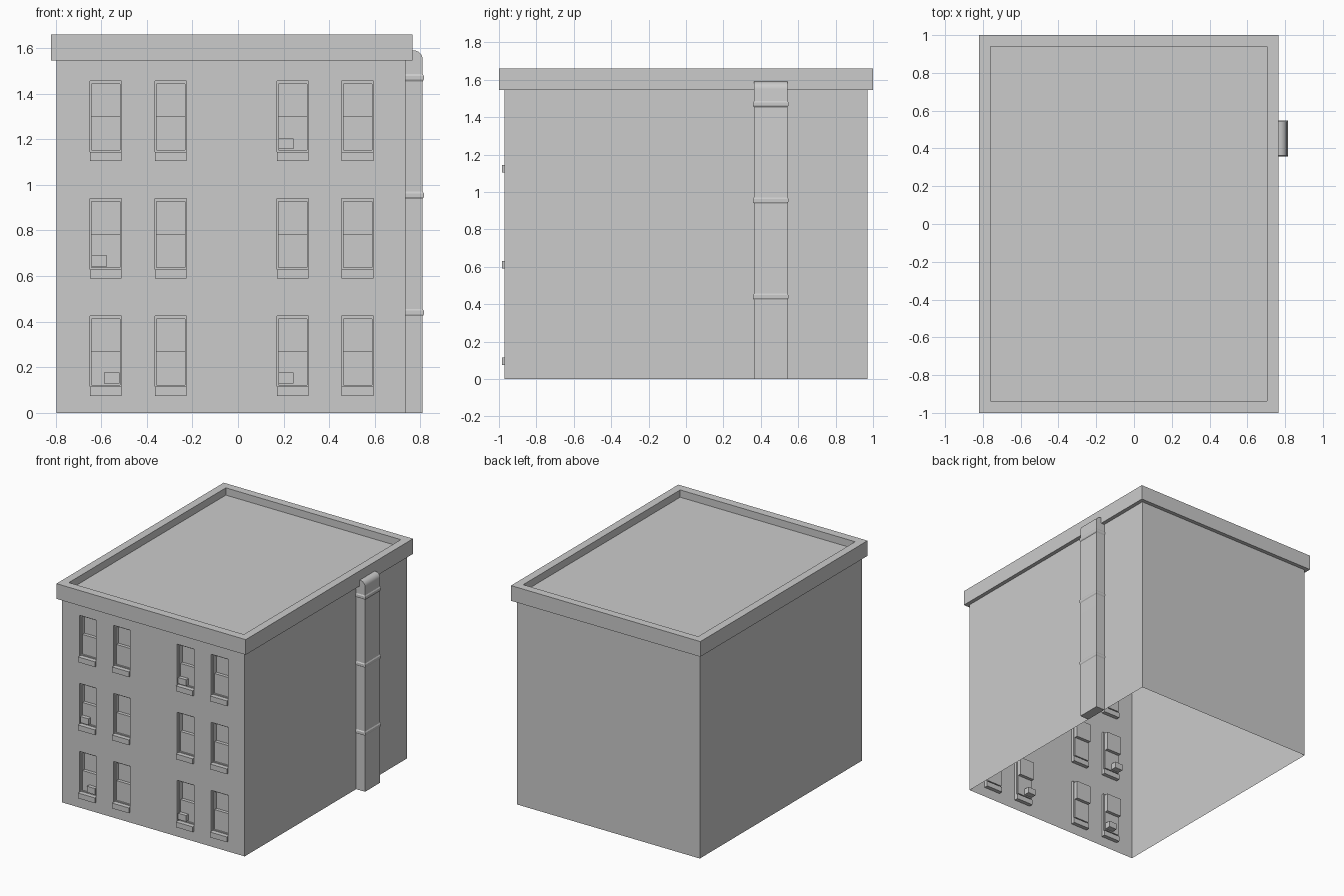
import bpy, bmesh, math

if "Cube" in bpy.data.objects:
    bpy.data.objects.remove(bpy.data.objects["Cube"])

mat = bpy.data.materials.new("light grey")
mat.diffuse_color = (0.6, 0.6, 0.6, 1)
mat.use_nodes = True
mat.node_tree.nodes["Principled BSDF"].inputs["Base Color"].default_value = mat.diffuse_color


def finish(name, bm, recalc=True):
    bmesh.ops.remove_doubles(bm, verts=bm.verts, dist=1e-5)
    if recalc:
        bmesh.ops.recalc_face_normals(bm, faces=bm.faces)
    me = bpy.data.meshes.new(name)
    bm.to_mesh(me)
    bm.free()
    me.materials.append(mat)
    ob = bpy.data.objects.new(name, me)
    bpy.context.collection.objects.link(ob)
    return ob


def quad(bm, *pts):
    return bm.faces.new([bm.verts.new(p) for p in pts])


def rect(x0, x1, y0, y1, z):
    return [(x0, y0, z), (x1, y0, z), (x1, y1, z), (x0, y1, z)]


def loft(bm, loops, closed=True):
    for a, b in zip(loops, loops[1:]):
        n = len(a)
        for i in range(n if closed else n - 1):
            j = (i + 1) % n
            quad(bm, a[i], a[j], b[j], b[i])


def box(bm, x0, x1, y0, y1, z0, z1):
    a, b = rect(x0, x1, y0, y1, z0), rect(x0, x1, y0, y1, z1)
    loft(bm, [a, b])
    quad(bm, *a[::-1])
    quad(bm, *b)


# Main dimensions and window layout
X0, X1, Y0, Y1, H = -0.795, 0.735, -0.97, 0.97, 1.545
COLS = [-0.65, -0.365, 0.17, 0.455]
ROWS = [0.115, 0.63, 1.145]
W, WH = 0.14, 0.31

# Walls: open-bottomed shell, front wall with window openings
bm = bmesh.new()
quad(bm, (X1, Y0, 0), (X1, Y1, 0), (X1, Y1, H), (X1, Y0, H))
quad(bm, (X1, Y1, 0), (X0, Y1, 0), (X0, Y1, H), (X1, Y1, H))
quad(bm, (X0, Y1, 0), (X0, Y0, 0), (X0, Y0, H), (X0, Y1, H))
xs = sorted([X0, X1] + COLS + [c + W for c in COLS])
zs = sorted([0, H] + ROWS + [r + WH for r in ROWS])
for i in range(len(xs) - 1):
    for k in range(len(zs) - 1):
        if i % 2 and k % 2:
            continue
        a, b, c, d = xs[i], xs[i + 1], zs[k], zs[k + 1]
        quad(bm, (a, Y0, c), (b, Y0, c), (b, Y0, d), (a, Y0, d))
finish("walls", bm, False)

# Cornice with parapet, and sunken roof
ro = rect(-0.76, 0.705, -0.937, 0.94, 1.605)
bm = bmesh.new()
loft(bm, [rect(X0, X1, Y0, Y1, H), rect(-0.82, 0.765, -1, 1, H),
          rect(-0.82, 0.765, -1, 1, 1.66), rect(-0.76, 0.705, -0.937, 0.94, 1.66), ro])
finish("cornice", bm, False)
bm = bmesh.new()
quad(bm, *ro)
finish("roof", bm, False)


def ring_xz(x0, x1, y, z0, z1):
    return [(x0, y, z0), (x1, y, z0), (x1, y, z1), (x0, y, z1)]


# Windows: jambs, stepped sashes (upper one deeper), thin frames
frames, sills = bmesh.new(), bmesh.new()
low, up, f = Y0 + 0.03, Y0 + 0.055, 0.007
for x in COLS:
    for z in ROWS:
        a, b, mid, top = x + f, x + W - f, z + 0.155, z + WH - 0.013
        loft(frames, [ring_xz(x, x + W, Y0, z, z + WH),
                      ring_xz(x, x + W, Y0 + 0.02, z, z + WH),
                      ring_xz(a, b, Y0 + 0.02, z + f, top),
                      ring_xz(a, b, low, z + f, top)])
        quad(frames, *ring_xz(a, b, low, z + f, mid))
        quad(frames, (a, low, mid), (b, low, mid), (b, up, mid), (a, up, mid))
        quad(frames, *ring_xz(a, b, up, mid, top))
        for s, flip in ((a, 0), (b, 1)):
            p = [(s, low, mid), (s, up, mid), (s, up, top), (s, low, top)]
            quad(frames, *(p[::-1] if flip else p))
        quad(frames, (a, low, top), (a, up, top), (b, up, top), (b, low, top))
        box(sills, x, x + W, Y0 - 0.014, Y0 + 0.03, z - 0.04, z)
finish("window_frames", frames, False)
finish("window_sills", sills)

# Small air conditioners resting in some windows
bm = bmesh.new()
for x, z in ((0.177, 1.157), (-0.642, 0.643), (-0.587, 0.13), (0.177, 0.13)):
    box(bm, x, x + 0.067, Y0 + 0.002, Y0 + 0.075, z, z + 0.047)
finish("air_conditioners", bm)

# Duct on the right wall, curving into the cornice at the top
DX, D0, D1 = 0.81, 0.363, 0.543
prof = [(X1, 0), (DX, 0)]
for i in range(7):
    t = math.radians(15 * i)
    prof.append((0.77 + 0.04 * math.cos(t), 1.55 + 0.04 * math.sin(t)))
prof.append((X1, 1.59))
bm = bmesh.new()
sides = [[(px, y, pz) for px, pz in prof] for y in (D0, D1)]
loft(bm, sides)
for s in sides:
    quad(bm, *s)
duct = finish("duct", bm)
duct.data.shade_smooth()
bpy.context.view_layer.objects.active = duct
duct.select_set(True)
bpy.ops.object.shade_smooth_by_angle(angle=math.radians(30))

# Bulging joint bands on the duct
bm = bmesh.new()
for z in (0.44, 0.955, 1.47):
    loft(bm, [rect(X1, DX + o, D0 - o, D1 + o, z + dz)
              for dz, o in ((-0.016, 0), (-0.008, 0.005), (0.008, 0.005), (0.016, 0))])
finish("duct_bands", bm, False)
